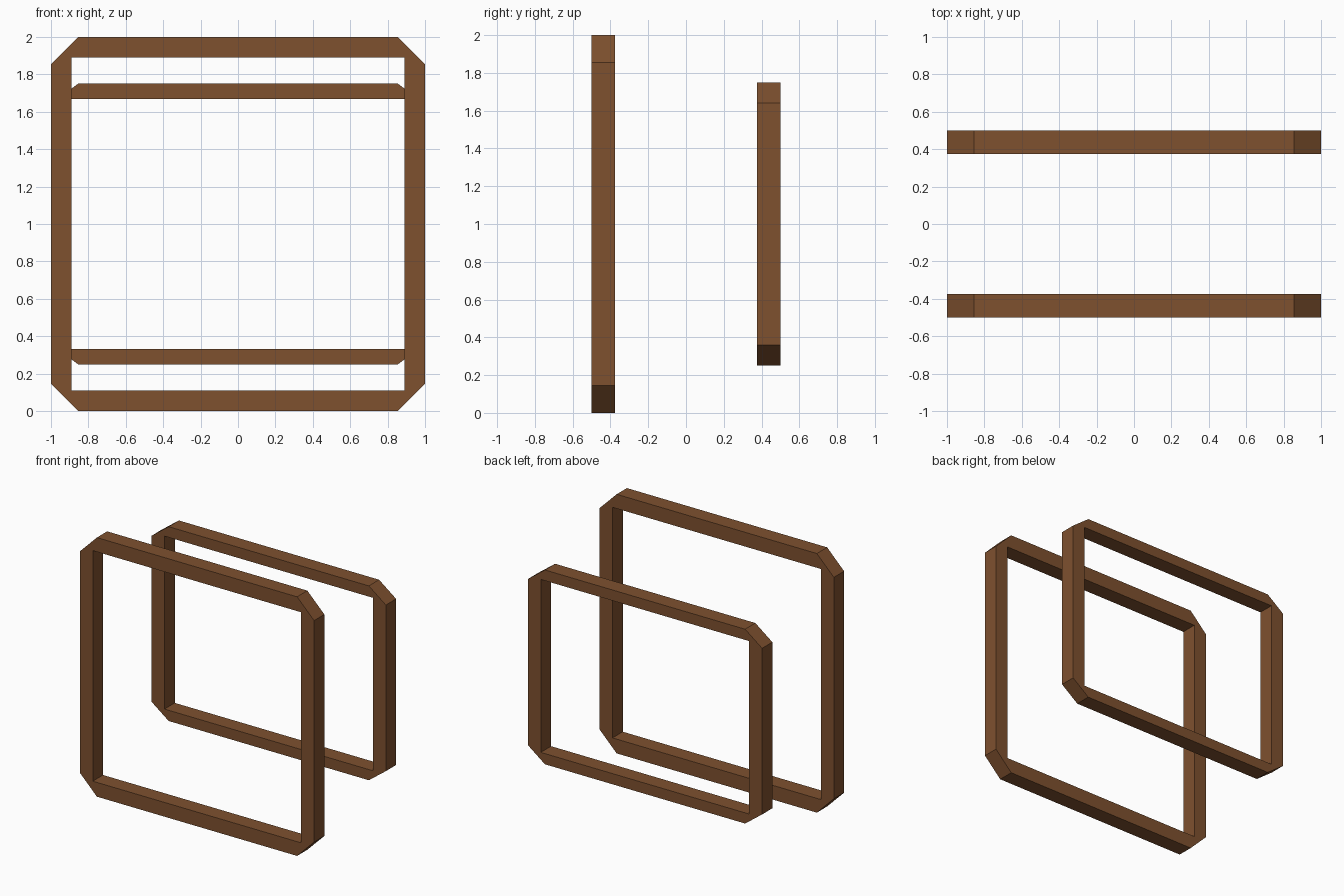
import bpy, bmesh

if "Cube" in bpy.data.objects:
    bpy.data.objects.remove(bpy.data.objects["Cube"])

wood = bpy.data.materials.new("brown wood")
wood.diffuse_color = (0.21, 0.082, 0.028, 1)
wood.use_nodes = True
wood.node_tree.nodes["Principled BSDF"].inputs["Base Color"].default_value = wood.diffuse_color

HALF_W, BAR, CUT, DEPTH = 1.0, 0.11, 0.145, 0.125


def frame(name, y, height):
    """Rectangular frame with chamfered outer corners; bars scale with its height."""
    s = height / 2
    i = 1 - BAR
    c = 1 - CUT
    corners = [(1, 1), (-1, 1), (-1, -1), (1, -1)]
    bm = bmesh.new()

    def vert(x, z):
        return bm.verts.new((x * HALF_W, y, 1 + z * s))

    inner = [vert(sx * i, sz * i) for sx, sz in corners]
    # per corner: point on the vertical side, point on the horizontal side
    side = [vert(sx, sz * c) for sx, sz in corners]
    flat = [vert(sx * c, sz) for sx, sz in corners]
    for k in range(4):
        n = (k + 1) % 4
        ends = flat if k % 2 == 0 else side
        bm.faces.new((inner[k], ends[k], ends[n], inner[n]))   # bar
        bm.faces.new((inner[k], side[k], flat[k]))             # corner
    # give the ring its depth
    ring = list(bm.faces)
    ext = bmesh.ops.extrude_face_region(bm, geom=ring, use_keep_orig=True)
    verts = [g for g in ext["geom"] if isinstance(g, bmesh.types.BMVert)]
    bmesh.ops.translate(bm, verts=verts, vec=(0, DEPTH, 0))
    bmesh.ops.recalc_face_normals(bm, faces=bm.faces)
    mesh = bpy.data.meshes.new(name)
    bm.to_mesh(mesh)
    bm.free()
    mesh.materials.append(wood)
    bpy.context.collection.objects.link(bpy.data.objects.new(name, mesh))


frame("front_frame", -0.5, 2.0)
frame("back_frame", 0.5 - DEPTH, 1.5)
